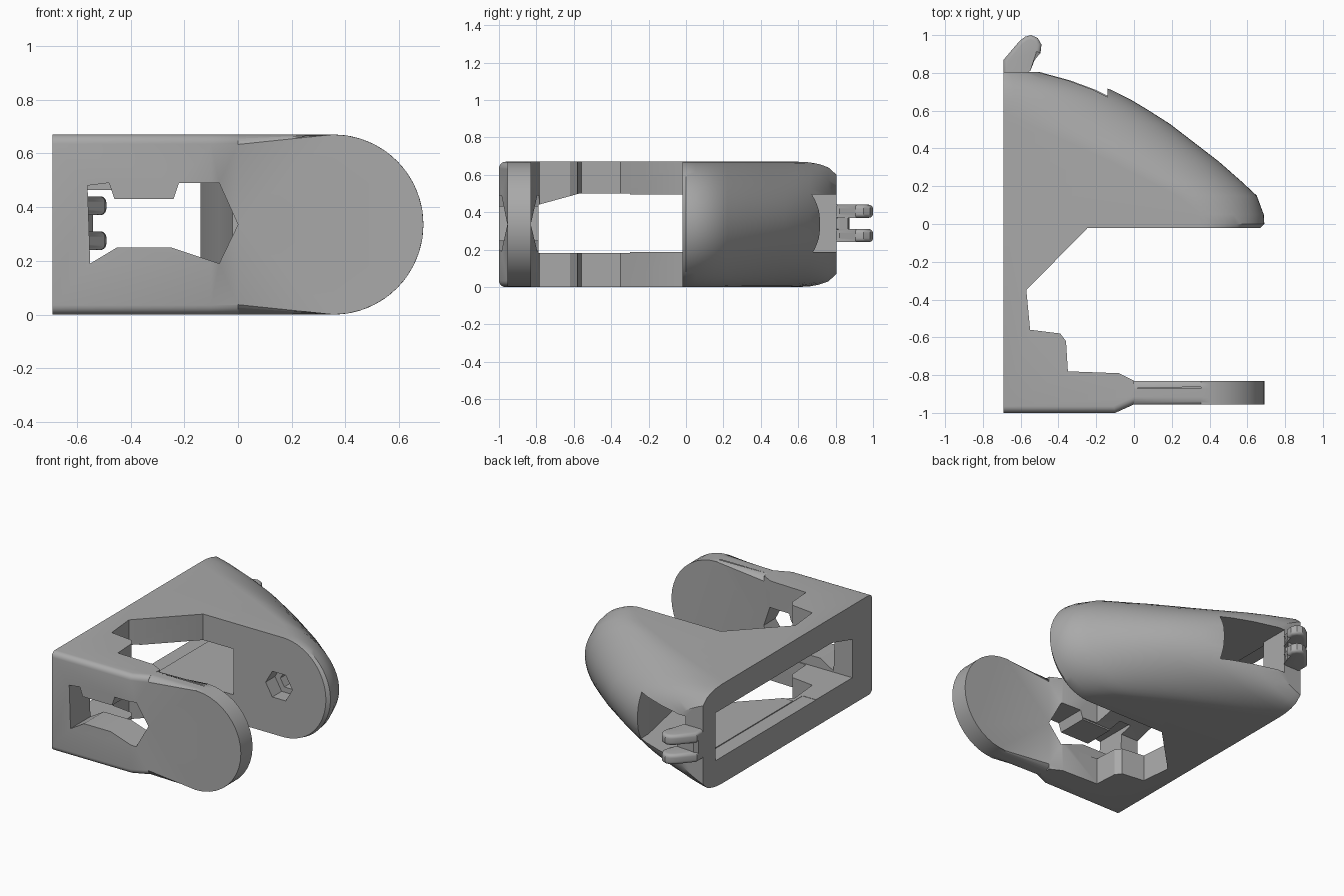
import bpy, bmesh, math
from mathutils import Vector

cube = bpy.data.objects.get("Cube")
if cube:
    bpy.data.objects.remove(cube, do_unlink=True)

GREY = (0.40, 0.40, 0.40, 1)
mat = bpy.data.materials.new("matte grey")
mat.use_nodes = True
mat.diffuse_color = GREY
mat.node_tree.nodes["Principled BSDF"].inputs["Base Color"].default_value = GREY

H, LEFT = 0.67, -0.69
MID = H / 2


def finish(name, bm):
    bmesh.ops.recalc_face_normals(bm, faces=bm.faces[:])
    mesh = bpy.data.meshes.new(name)
    bm.to_mesh(mesh)
    bm.free()
    ob = bpy.data.objects.new(name, mesh)
    bpy.context.collection.objects.link(ob)
    mesh.materials.append(mat)
    return ob


def loft(name, rings, bevel=0, pick=None):
    """Skin equal-length rings, cap both ends, bevel the picked edges."""
    bm = bmesh.new()
    rows = [[bm.verts.new(p) for p in ring] for ring in rings]
    n = len(rows[0])
    for a, b in zip(rows, rows[1:]):
        for i in range(n):
            j = (i + 1) % n
            bm.faces.new((a[i], a[j], b[j], b[i]))
    bm.faces.new(rows[0])
    bm.faces.new(rows[-1])
    if bevel:
        edges = [e for e in bm.edges if pick(*(v.co for v in e.verts))]
        bmesh.ops.bevel(bm, geom=edges, offset=bevel, segments=5, profile=0.5,
                        affect='EDGES', clamp_overlap=True)
    return finish(name, bm)


def prism(name, axis, pts, lo, hi, bevel=0, pick=None):
    """Extrude a 2D outline along the given axis."""
    def ring(d):
        return [Vector({'x': (d, u, v), 'y': (u, d, v), 'z': (u, v, d)}[axis]) for u, v in pts]
    return loft(name, [ring(lo), ring(hi)], bevel, pick)


def combine(target, other, operation):
    mod = target.modifiers.new(operation, 'BOOLEAN')
    mod.object, mod.operation, mod.solver = other, operation, 'EXACT'
    bpy.context.view_layer.objects.active = target
    bpy.ops.object.modifier_apply(modifier=mod.name)
    bpy.data.objects.remove(other, do_unlink=True)


# side wall, stepped block and front plate root
frame = [(LEFT, -1), (-0.1, -1), (0, -0.955), (0, -0.83), (-0.08, -0.79), (-0.35, -0.78),
         (-0.36, -0.62), (-0.39, -0.58), (-0.55, -0.56), (-0.57, -0.35), (-0.25, -0.025),
         (-0.2, 0.1), (LEFT, 0.1)]
body = prism("clip_body", 'z', frame, 0, H, 0.035,
             lambda a, b: max(a.y, b.y) < -0.94 and abs(a.z - b.z) < 0.01)

# round-ended front plate
arc = [math.radians(-90 + 9 * i) for i in range(21)]
stadium = [(0.355 + MID * math.cos(t), MID + MID * math.sin(t)) for t in arc]
pad = prism("front_plate", 'y', [(-0.03, H)] + [(-0.03, 0)] + stadium, -0.955, -0.83, 0.04,
            lambda a, b: abs(a.y - b.y) < 0.01 and max(a.x, b.x) > 0.1)

# curved wedge: half-ellipse ends that stretch and retreat towards the back
# (y, right end, ellipse half length)
stations = [(-0.02, 0.67, 0.32), (0, 0.69, 0.335), (0.05, 0.687, 0.36), (0.15, 0.65, 0.42),
            (0.22, 0.575, 0.48), (0.33, 0.45, 0.57), (0.43, 0.32, 0.66), (0.53, 0.19, 0.76),
            (0.6, 0.08, 0.78), (0.66, -0.02, 0.78), (0.71, -0.12, 0.78), (0.76, -0.26, 0.73),
            (0.805, -0.43, 0.67)]
rings = []
for y, end, a in stations:
    c = end - a
    tm = math.pi / 2 if c > LEFT else math.acos((LEFT - c) / a)
    ts = [-tm + 2 * tm * i / 32 for i in range(33)]
    ring = [(c + a * math.cos(t), y, MID + MID * math.sin(t)) for t in ts]
    low, high = ring[0][2], ring[-1][2]
    # the short lead-in keeps every ring the same length
    rings.append([(LEFT - 0.001, y, high), (LEFT - 0.001, y, low)] + ring)
wedge = loft("wedge", rings)

for part in (pad, wedge):
    combine(body, part, 'UNION')

# cutters: plate window, inner passage, wall window, wedge cavity, hex recess
plate_window = [(-0.56, 0.48), (-0.48, 0.49), (-0.46, 0.43), (-0.24, 0.43), (-0.22, 0.49),
                (-0.07, 0.49), (0, 0.335), (-0.07, 0.19), (-0.25, 0.25), (-0.45, 0.25),
                (-0.55, 0.19)]
passage = [(-0.788, 0.182), (-0.788, 0.44), (-0.57, 0.5), (-0.3, 0.5), (-0.3, 0.182)]
wall_window = [(-0.4, 0.18), (0.67, 0.18), (0.67, 0.502), (-0.4, 0.502)]
cavity = [(-0.62, -0.4), (-0.02, -0.2), (-0.02, 0), (-0.07, 0.25), (-0.14, 0.6),
          (-0.14, 0.95), (-0.56, 0.95), (-0.56, 0.6), (-0.62, 0.6)]


def hexagon(r):
    return [(0.32 + r * math.cos(math.tau * i / 6), MID + r * math.sin(math.tau * i / 6))
            for i in range(6)]


cutters = [("plate_window_cutter", 'y', plate_window, -1.1, -0.7),
           ("passage_cutter", 'x', passage, -1, -0.1),
           ("wall_window_cutter", 'x', wall_window, -1, -0.59),
           ("cavity_cutter", 'z', cavity, 0.186, 0.495),
           ("hex_recess_cutter", 'y', hexagon(0.1), -0.1, 0.08),
           ("hex_pilot_cutter", 'y', hexagon(0.06), -0.1, 0.2)]
for spec in cutters:
    combine(body, prism(*spec), 'DIFFERENCE')

# rear hook: two bent prongs on a shared root
hook = [(LEFT, 0.79), (LEFT, 0.87), (-0.605, 0.97), (-0.575, 0.992), (-0.545, 1), (-0.51, 0.985),
        (-0.49, 0.95), (-0.495, 0.905), (-0.57, 0.82), (-0.57, 0.79)]
parts = [body]
for name, lo, hi in (("lower_prong", 0.24, 0.31), ("upper_prong", 0.37, 0.44)):
    parts.append(prism(name, 'z', hook, lo, hi, 0.022,
                       lambda a, b: abs(a.z - b.z) < 0.01 and max(a.y, b.y) > 0.8))
root = [(LEFT, 0.79), (LEFT, 0.85), (-0.67, 0.875), (-0.54, 0.865), (-0.57, 0.82), (-0.57, 0.79)]
parts.append(prism("prong_root", 'z', root, 0.28, 0.4))

bpy.ops.object.select_all(action='DESELECT')
for ob in parts:
    ob.select_set(True)
bpy.context.view_layer.objects.active = body
bpy.ops.object.shade_smooth_by_angle(angle=math.radians(30))
